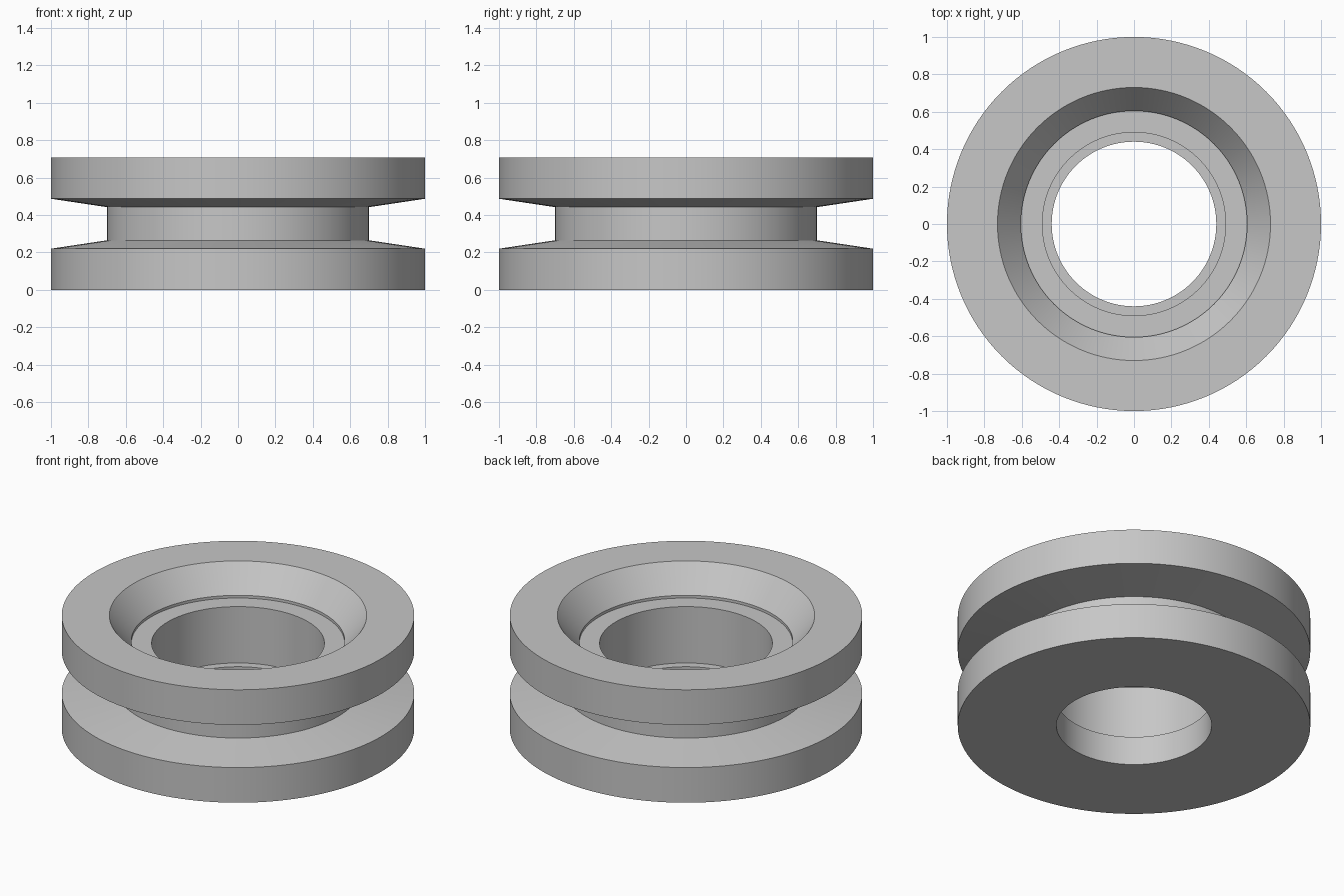
import bpy
import bmesh
import math

default = bpy.data.objects.get("Cube")
if default:
    bpy.data.objects.remove(default, do_unlink=True)

SEGMENTS = 128

# Plain grey material
grey = bpy.data.materials.new("plain grey")
grey.use_nodes = True
colour = (0.57, 0.57, 0.57, 1)
grey.diffuse_color = colour
grey.node_tree.nodes["Principled BSDF"].inputs["Base Color"].default_value = colour


def lathe(name, profile):
    """Turn a closed (radius, height) profile around the z axis."""
    bm = bmesh.new()
    rings = []
    for i in range(SEGMENTS):
        a = math.tau * i / SEGMENTS
        rings.append([bm.verts.new((r * math.cos(a), r * math.sin(a), z)) for r, z in profile])
    n = len(profile)
    for i, ring in enumerate(rings):
        following = rings[(i + 1) % SEGMENTS]
        for j in range(n):
            k = (j + 1) % n
            bm.faces.new((ring[j], following[j], following[k], ring[k]))
    bmesh.ops.recalc_face_normals(bm, faces=bm.faces)
    mesh = bpy.data.meshes.new(name)
    bm.to_mesh(mesh)
    bm.free()
    mesh.materials.append(grey)
    obj = bpy.data.objects.new(name, mesh)
    bpy.context.collection.objects.link(obj)
    bpy.ops.object.select_all(action="DESELECT")
    obj.select_set(True)
    bpy.context.view_layer.objects.active = obj
    bpy.ops.object.shade_smooth_by_angle(angle=math.radians(20))
    return obj


# Outer rim and tapered groove
outside = [(1, 0), (1, 0.22), (0.7, 0.265), (0.7, 0.442), (1, 0.487), (1, 0.707)]
# Flared mouth, shallow step, bearing seat and retaining lip
inside = [(0.73, 0.707), (0.605, 0.55), (0.605, 0.533), (0.49, 0.533),
          (0.49, 0.18), (0.44, 0.18), (0.44, 0)]

lathe("grooved_wheel", outside + inside)
